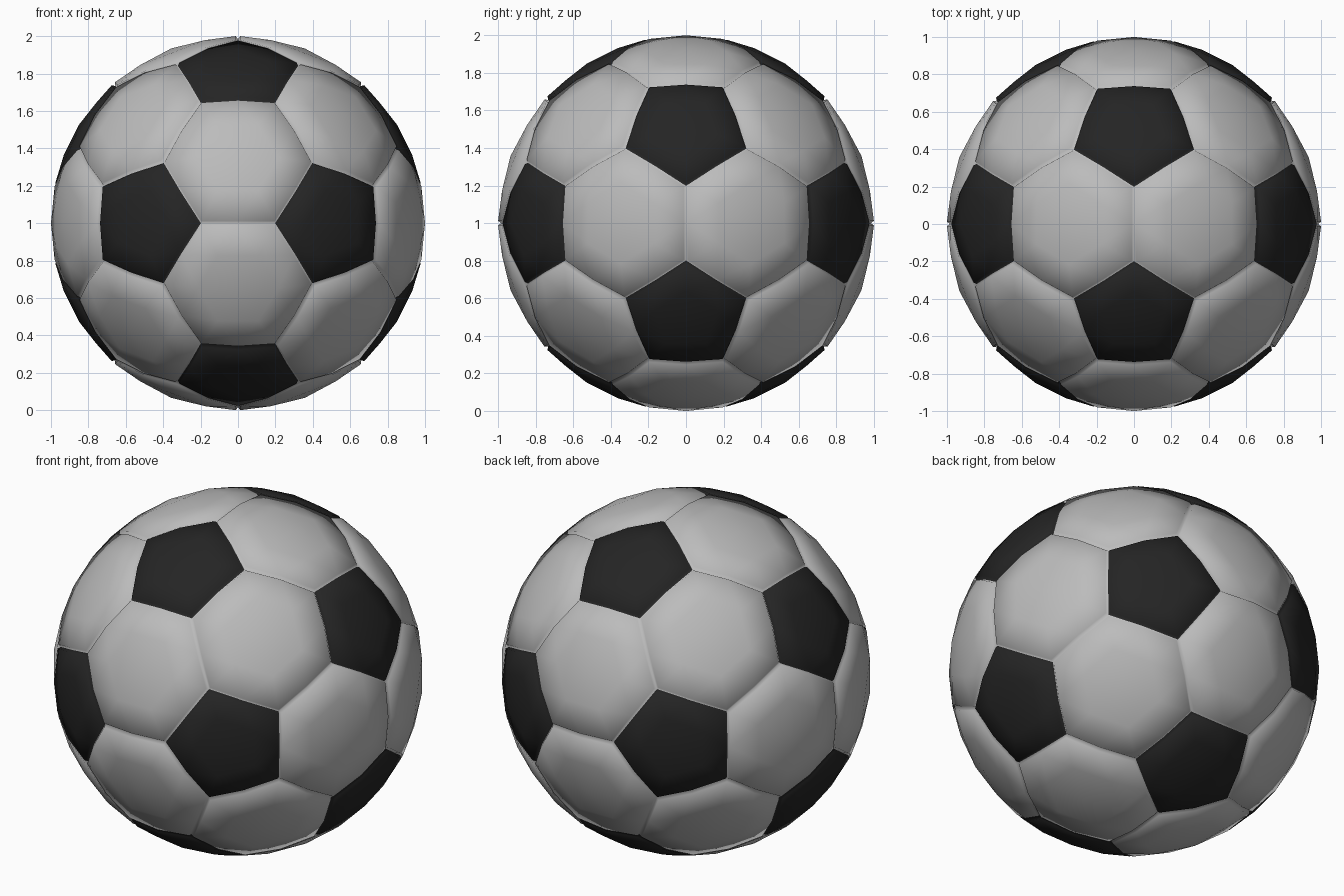
import bpy, bmesh, math
from mathutils import Vector

if "Cube" in bpy.data.objects:
    bpy.data.objects.remove(bpy.data.objects["Cube"])

PHI = (1 + math.sqrt(5)) / 2
SEAM_WIDTH, SEAM_RADIUS = 0.012, 0.984


def material(name, value):
    m = bpy.data.materials.new(name)
    m.diffuse_color = (value, value, value, 1)
    m.use_nodes = True
    m.node_tree.nodes["Principled BSDF"].inputs["Base Color"].default_value = m.diffuse_color
    return m


# Icosahedron corners: these become the dark five-sided panels
corners = []
for a in (-1, 1):
    for b in (-PHI, PHI):
        corners += [Vector((0, a, b)), Vector((a, b, 0)), Vector((b, 0, a))]

# Cut the corners off: points one third along every icosahedron edge
bm = bmesh.new()
for p in corners:
    for q in corners:
        if 1.9 < (p - q).length < 2.1:
            bm.verts.new(((2 * p + q) / 3).normalized())
bmesh.ops.convex_hull(bm, input=bm.verts[:])
bmesh.ops.dissolve_limit(bm, angle_limit=0.05, verts=bm.verts[:], edges=bm.edges[:])
bmesh.ops.recalc_face_normals(bm, faces=bm.faces[:])
bm.normal_update()

# Remember each flat panel as direction, distance and dark or light
panels = []
for f in bm.faces:
    c = f.calc_center_median()
    panels.append((c.normalized(), c.length, 1 if len(f.verts) == 5 else 0))


def panel_of(face):
    c = face.calc_center_median()
    return max(range(len(panels)), key=lambda i: c.dot(panels[i][0]) / panels[i][1])


# Round the panels out to the ball
bmesh.ops.poke(bm, faces=bm.faces[:])
bmesh.ops.subdivide_edges(bm, edges=bm.edges[:], cuts=1, use_grid_fill=True)
for v in bm.verts:
    v.co.normalize()
bm.normal_update()

# Inset every panel to leave a narrow seam around it
groups = {}
for f in bm.faces:
    groups.setdefault(panel_of(f), []).append(f)
for faces in groups.values():
    bmesh.ops.inset_region(bm, faces=faces, thickness=SEAM_WIDTH, use_even_offset=True)
for v in bm.verts:
    v.co.normalize()

# Colour by panel, then sink the seam lines
owner = {f: panel_of(f) for f in bm.faces}
for f in bm.faces:
    f.material_index = panels[owner[f]][2]
    f.smooth = True
for v in bm.verts:
    if len({owner[f] for f in v.link_faces}) > 1:
        v.co *= SEAM_RADIUS
bmesh.ops.recalc_face_normals(bm, faces=bm.faces[:])

mesh = bpy.data.meshes.new("ball")
bm.to_mesh(mesh)
bm.free()
mesh.materials.append(material("light_panel", 0.5))
mesh.materials.append(material("dark_panel", 0.018))
ball = bpy.data.objects.new("ball", mesh)
ball.location.z = 1
bpy.context.collection.objects.link(ball)
